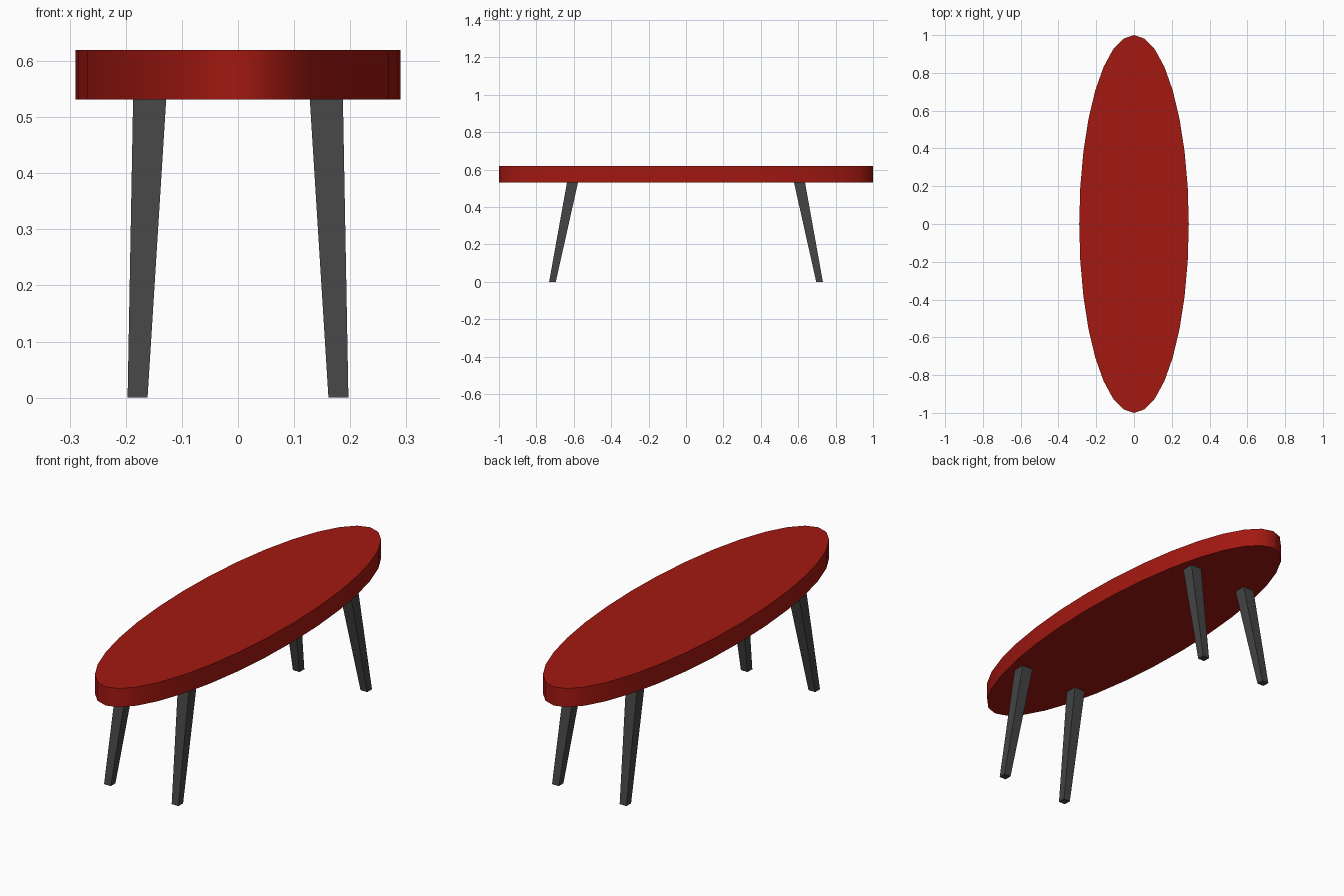
import bpy, bmesh, math

if "Cube" in bpy.data.objects:
    bpy.data.objects.remove(bpy.data.objects["Cube"])

TOP_Z, UNDER_Z = 0.62, 0.531


def material(name, color):
    mat = bpy.data.materials.new(name)
    mat.diffuse_color = (*color, 1)
    mat.use_nodes = True
    mat.node_tree.nodes["Principled BSDF"].inputs["Base Color"].default_value = mat.diffuse_color
    return mat


red = material("red", (0.367, 0.009, 0.0055))
charcoal = material("charcoal", (0.058, 0.058, 0.058))

# Oval tabletop
bpy.ops.mesh.primitive_cylinder_add(vertices=32, radius=1, depth=TOP_Z - UNDER_Z,
                                    location=(0, 0, (TOP_Z + UNDER_Z) / 2))
top = bpy.context.object
top.name = "tabletop"
top.scale = (0.29, 1, 1)
bpy.ops.object.transform_apply(location=False, rotation=False, scale=True)
bpy.ops.object.shade_smooth_by_angle(angle=math.radians(60))
top.data.materials.append(red)


# Tapered, splayed square leg: (centre x, centre y, half width) at foot and top
def leg(name, sx, sy):
    foot, head = (0.179, 0.714, 0.0178), (0.1575, 0.607, 0.0295)
    bm = bmesh.new()
    bmesh.ops.create_cube(bm, size=2)
    for v in bm.verts:
        cx, cy, half = head if v.co.z > 0 else foot
        z = UNDER_Z if v.co.z > 0 else 0
        v.co = (sx * cx + v.co.x * half, sy * cy + v.co.y * half, z)
    mesh = bpy.data.meshes.new(name)
    bm.to_mesh(mesh)
    bm.free()
    mesh.materials.append(charcoal)
    bpy.context.collection.objects.link(bpy.data.objects.new(name, mesh))


# Four legs
for sy, end in ((-1, "front"), (1, "back")):
    for sx, side in ((-1, "left"), (1, "right")):
        leg(f"{end}_{side}_leg", sx, sy)
